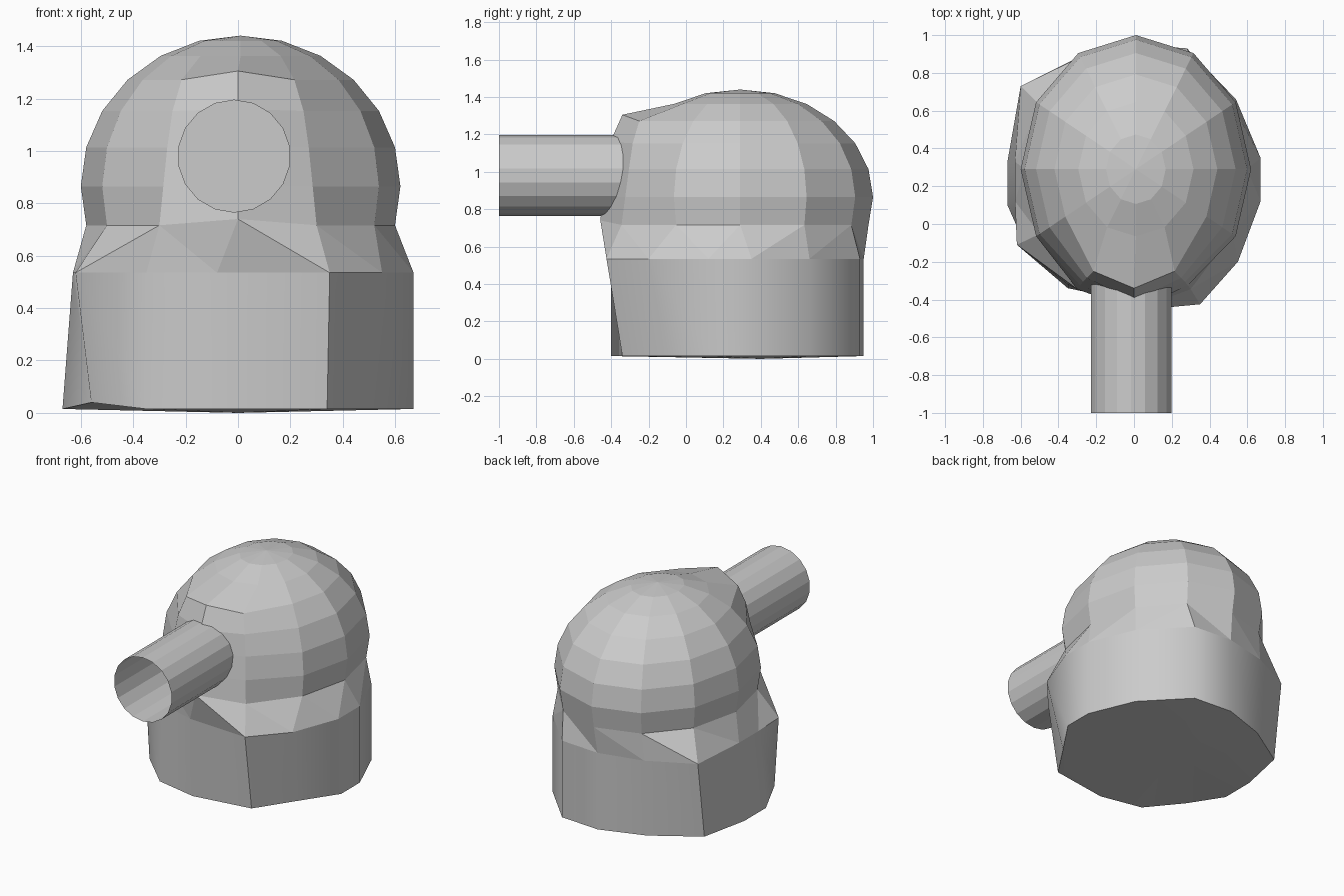
import bpy, bmesh, math
from math import sin, cos, pi

if "Cube" in bpy.data.objects:
    bpy.data.objects.remove(bpy.data.objects["Cube"])

CX, CY, CZ = 0.01, 0.29, 0.865   # dome centre
RX, RY, RZ = 0.61, 0.71, 0.575   # dome radii
SEG = 12


def finish(bm, name):
    bmesh.ops.recalc_face_normals(bm, faces=bm.faces[:])
    me = bpy.data.meshes.new(name)
    bm.to_mesh(me)
    bm.free()
    ob = bpy.data.objects.new(name, me)
    bpy.context.collection.objects.link(ob)
    return ob


def tube(name, r, y0, y1, caps):
    bm = bmesh.new()
    n = 18
    rings = [[bm.verts.new((-0.015 + r * sin(2 * pi * k / n), y, 0.98 + r * cos(2 * pi * k / n)))
              for k in range(n)] for y in (y0, y1)]
    a, b = rings
    for k in range(n):
        bm.faces.new((a[k], a[(k + 1) % n], b[(k + 1) % n], b[k]))
    if caps:
        bm.faces.new(a)
        bm.faces.new(b)
    return finish(bm, name)


# Uneven base outlines (counter-clockwise, starting at the front)
top = [(-.08, -.40), (.35, -.425), (.55, -.20), (.67, .12), (.67, .35), (.54, .66), (.28, .93),
       (0, .95), (-.30, .88), (-.60, .73), (-.63, .33), (-.63, .12), (-.62, -.11), (-.35, -.32)]
bottom = [(-.06, -.40), (.34, -.34), (.50, -.10), (.67, .15), (.67, .35), (.54, .66), (.28, .93),
          (0, .95), (-.30, .85), (-.60, .66), (-.67, .33), (-.67, .10), (-.56, -.15), (-.35, -.34)]
TZ = 0.535

# Dome: low-poly ellipsoid, front columns pulled out to a mounting ridge
ridge = {3: (-.34, 1.305), 4: (-.405, 1.16), 5: (-.425, 1.02), 6: (-.445, .87), 7: (-.458, .74)}
cheek = {3: (.215, -.25), 4: (.25, -.285), 5: (.27, -.305), 6: (.285, -.325), 7: (.30, -.345)}
bm = bmesh.new()
pole = bm.verts.new((CX, CY, CZ + RZ))
rings = []
for j in range(1, 8):
    t = j * pi / 12
    ring = []
    for k in range(SEG):
        a = -pi / 2 + 2 * pi * k / SEG
        x, y, z = CX + RX * sin(t) * cos(a), CY + RY * sin(t) * sin(a), CZ + RZ * cos(t)
        if k == 0 and j in ridge:
            x, (y, z) = 0, ridge[j]
        elif k in (1, SEG - 1) and j in cheek:
            s = 1 if k == 1 else -1
            x, y = s * cheek[j][0], cheek[j][1]
        ring.append(bm.verts.new((x, y, z)))
    rings.append(ring)
for k in range(SEG):
    m = (k + 1) % SEG
    bm.faces.new((pole, rings[0][k], rings[0][m]))
    for a, b in zip(rings, rings[1:]):
        bm.faces.new((a[k], b[k], b[m], a[m]))

# Skirt: triangles zipped between the dome's last ring and the base outline
low, n = rings[-1], len(top)
skirt = [bm.verts.new((x, y, TZ)) for x, y in top]


def turn(i):
    x, y = top[i % n]
    a = math.atan2(y - CY, x) + pi / 2
    if i % n:
        a %= 2 * pi
    return a + 2 * pi * (i // n)


i = k = 0
while i < n or k < SEG:
    if k >= SEG or (i < n and turn(i + 1) <= 2 * pi * (k + 1) / SEG):
        bm.faces.new((low[k % SEG], skirt[i % n], skirt[(i + 1) % n]))
        i += 1
    else:
        bm.faces.new((low[k % SEG], skirt[i % n], low[(k + 1) % SEG]))
        k += 1
bm.faces.new(skirt)
dome = finish(bm, "dome")

# Base drum with a very shallow underside
bm = bmesh.new()
up = [bm.verts.new((x, y, TZ)) for x, y in top]
dn = [bm.verts.new((x, y, 0.04 if q == 12 else 0.015)) for q, (x, y) in enumerate(bottom)]
mid = bm.verts.new((0, 0.4, 0))
for i in range(n):
    m = (i + 1) % n
    bm.faces.new((up[i], up[m], dn[m], dn[i]))
    bm.faces.new((dn[i], dn[m], mid))
bm.faces.new(up)
base = finish(bm, "base")
bpy.context.view_layer.objects.active = base
base.select_set(True)
bpy.ops.object.shade_smooth_by_angle(angle=math.radians(42))

# Open barrel, and its bore cut into the dome
barrel = tube("barrel", 0.217, -1.0, -0.30, False)
cutter = tube("bore_cutter", 0.214, -0.7, 0.25, True)
cutter.hide_render = True
cutter.hide_set(True)
mod = dome.modifiers.new("bore", 'BOOLEAN')
mod.operation = 'DIFFERENCE'
mod.solver = 'EXACT'
mod.object = cutter
